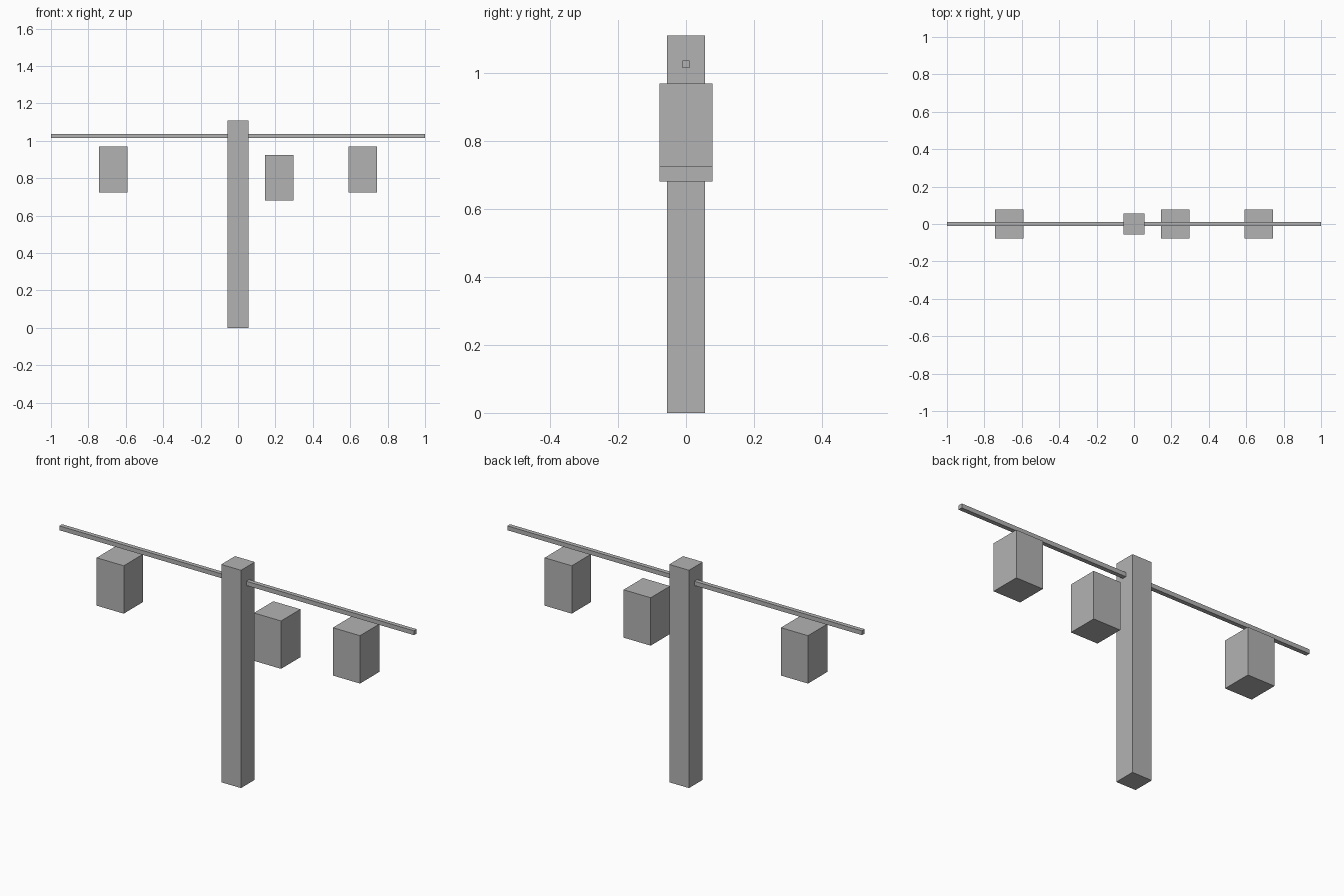
import bpy

if "Cube" in bpy.data.objects:
    bpy.data.objects.remove(bpy.data.objects["Cube"])

grey = bpy.data.materials.new("plain_grey")
grey.diffuse_color = (0.45, 0.45, 0.45, 1)
grey.use_nodes = True
grey.node_tree.nodes["Principled BSDF"].inputs["Base Color"].default_value = grey.diffuse_color


def box(name, center, size):
    bpy.ops.mesh.primitive_cube_add(size=1, location=center)
    ob = bpy.context.object
    ob.name = name
    ob.scale = size
    bpy.ops.object.transform_apply(location=False, rotation=False, scale=True)
    ob.data.materials.append(grey)
    return ob


# Upright post and the thin bar running through it
box("post", (0, 0, 0.555), (0.111, 0.111, 1.11))
box("crossbar", (0, 0, 1.026), (2.0, 0.022, 0.022))

# Hanging blocks: outer pair level, inner one slightly lower
for name, x, z in (("left_block", -0.666, 0.847),
                   ("inner_block", 0.221, 0.803),
                   ("right_block", 0.666, 0.847)):
    box(name, (x, 0, z), (0.153, 0.156, 0.244))
